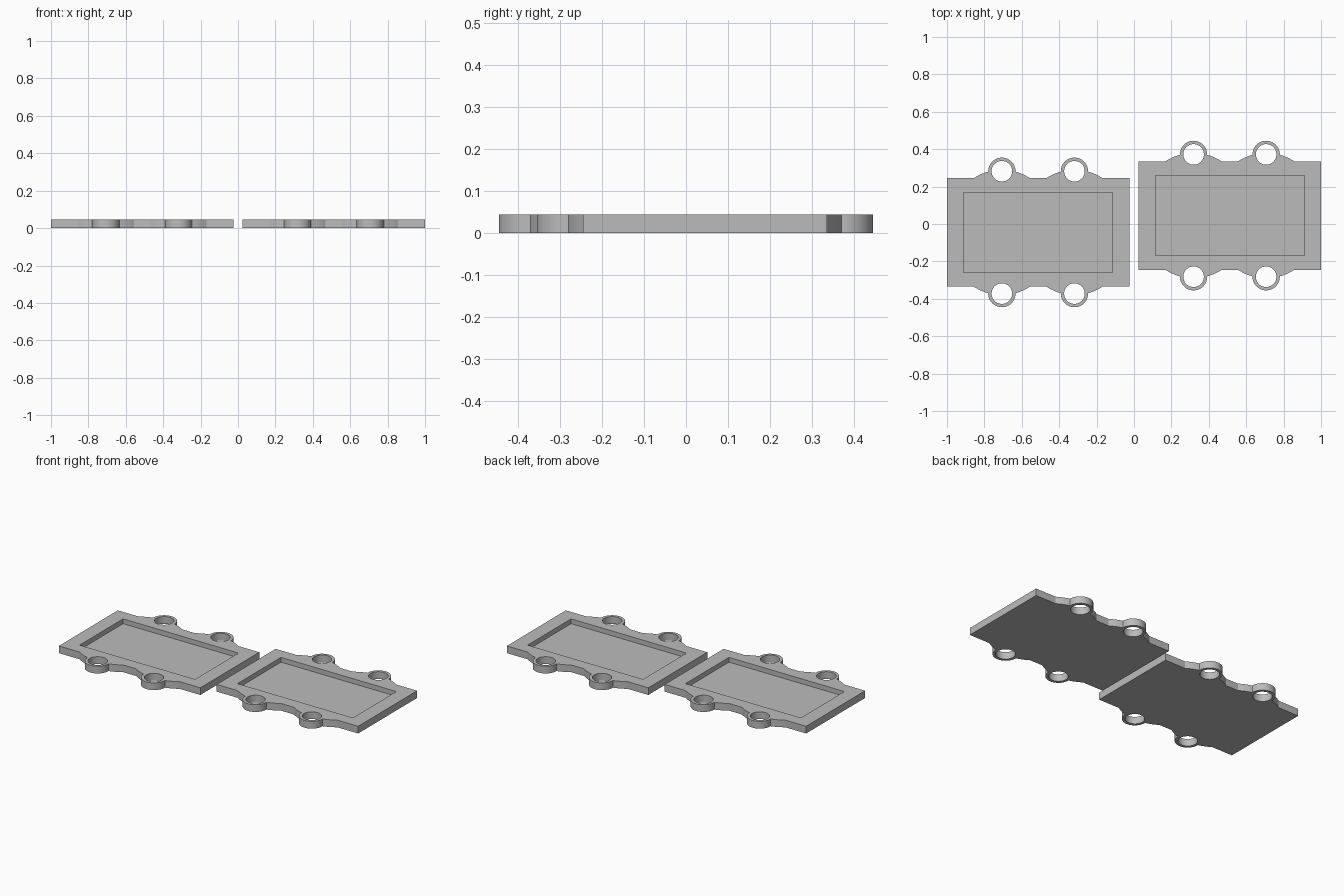
import bpy, bmesh, math
from math import sin, cos, pi
from mathutils import Matrix

cube = bpy.data.objects.get("Cube")
if cube:
    bpy.data.objects.remove(cube, do_unlink=True)

HALF_W, HALF_H, THICK = 0.4875, 0.29, 0.045   # plate
LUG_X, LUG_Y, LUG_R, HOLE_R = 0.194, 0.327, 0.073, 0.055
POCKET_X, POCKET_Y, FLOOR = 0.398, 0.214, 0.015
SHOULDER = 0.15                               # half width of the shoulder under a lug
DOME_Y, DOME_R = 0.062, 0.273                 # shoulder arc centre and radius

grey = bpy.data.materials.new("plain grey")
grey.use_nodes = True
grey.diffuse_color = (0.5, 0.5, 0.5, 1)
grey.node_tree.nodes["Principled BSDF"].inputs["Base Color"].default_value = grey.diffuse_color


def arc(cx, cy, r, a0, a1, n):
    steps = [a0 + (a1 - a0) * i / n for i in range(n + 1)]
    return [(cx + r * cos(a), cy + r * sin(a)) for a in steps]


def outline():
    """Back edge with two lugs, then the same turned half round."""
    a0 = math.acos(SHOULDER / DOME_R)
    a1 = math.acos(LUG_R / DOME_R)
    pts = [(HALF_W, HALF_H)]
    for x in (LUG_X, -LUG_X):
        pts += arc(x, DOME_Y, DOME_R, a0, a1, 6)
        pts += arc(x, LUG_Y, LUG_R, 0, pi, 32)
        pts += arc(x, DOME_Y, DOME_R, pi - a1, pi - a0, 6)
    pts.append((-HALF_W, HALF_H))
    return pts + [(-x, -y) for x, y in pts]


def make_object(name, bm):
    mesh = bpy.data.meshes.new(name)
    bmesh.ops.recalc_face_normals(bm, faces=bm.faces)
    bm.to_mesh(mesh)
    bm.free()
    mesh.materials.append(grey)
    obj = bpy.data.objects.new(name, mesh)
    bpy.context.collection.objects.link(obj)
    return obj


def make_cutter():
    bm = bmesh.new()
    # Shallow rectangular pocket
    depth = 0.1
    bmesh.ops.create_cube(bm, size=1, matrix=Matrix.Translation((0, 0, FLOOR + depth / 2))
                          @ Matrix.Diagonal((2 * POCKET_X, 2 * POCKET_Y, depth, 1)))
    # Round holes through the lugs
    for x in (-LUG_X, LUG_X):
        for y in (-LUG_Y, LUG_Y):
            bmesh.ops.create_cone(bm, cap_ends=True, segments=48, radius1=HOLE_R,
                                  radius2=HOLE_R, depth=0.4,
                                  matrix=Matrix.Translation((x, y, 0)))
    obj = make_object("cutter", bm)
    obj.hide_render = True
    return obj


def make_plate(name, x, y):
    bm = bmesh.new()
    face = bm.faces.new([bm.verts.new((px, py, 0)) for px, py in outline()])
    top = bmesh.ops.extrude_face_region(bm, geom=[face])
    bmesh.ops.translate(bm, vec=(0, 0, THICK),
                        verts=[v for v in top["geom"] if isinstance(v, bmesh.types.BMVert)])
    plate = make_object(name, bm)
    cutter = make_cutter()
    cut = plate.modifiers.new("pocket and holes", 'BOOLEAN')
    cut.operation, cut.solver, cut.object = 'DIFFERENCE', 'EXACT', cutter
    bpy.ops.object.select_all(action='DESELECT')
    plate.select_set(True)
    bpy.context.view_layer.objects.active = plate
    bpy.ops.object.modifier_apply(modifier=cut.name)
    bpy.data.objects.remove(cutter, do_unlink=True)
    bpy.ops.object.shade_smooth_by_angle(angle=math.radians(25))
    plate.location = (x, y, 0)


# Two staggered trays
make_plate("right_tray", -0.5125, -0.045)
make_plate("left_tray", 0.5125, 0.045)
